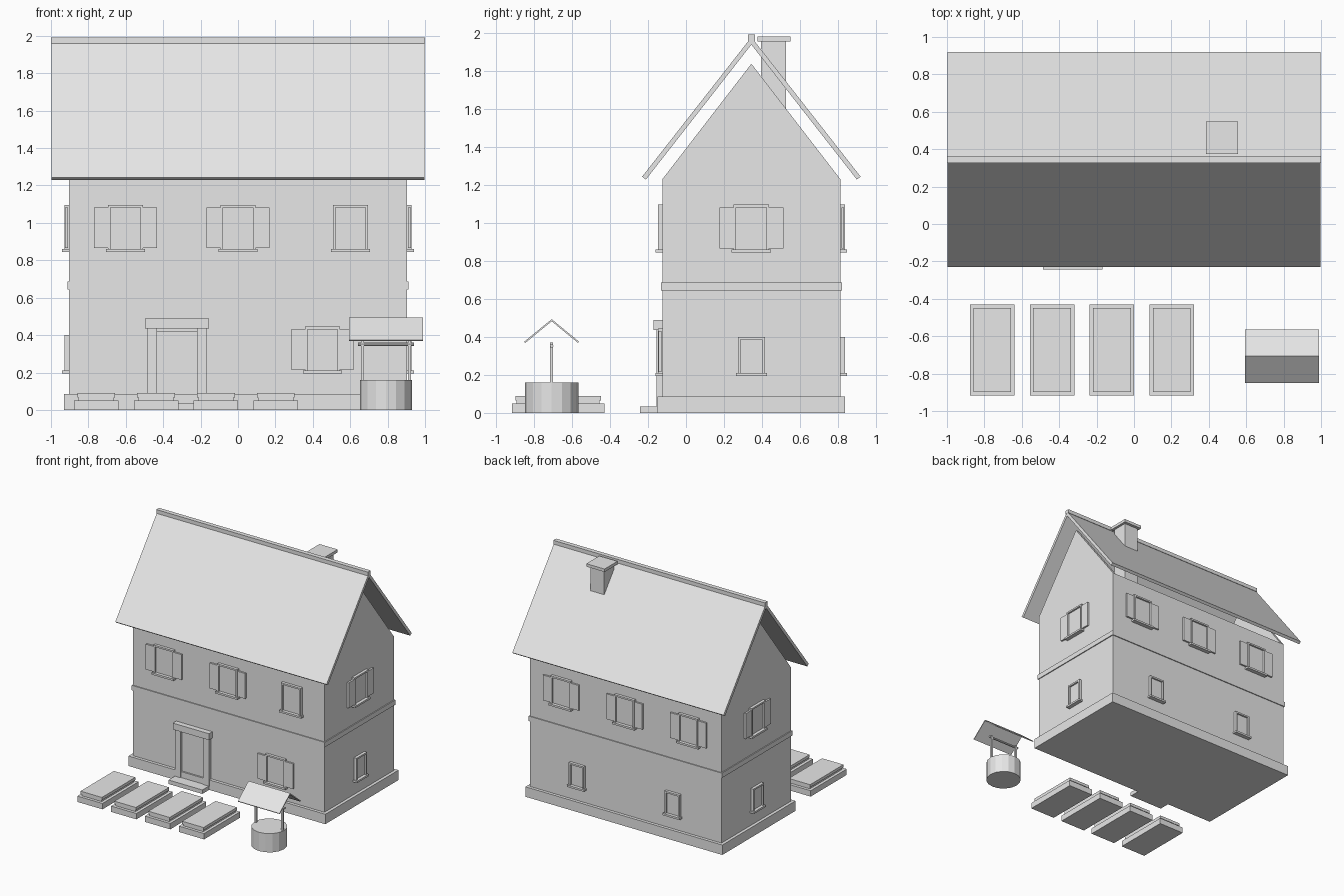
import bpy, bmesh, math
from mathutils import Matrix, Vector

if "Cube" in bpy.data.objects:
    bpy.data.objects.remove(bpy.data.objects["Cube"])

grey = bpy.data.materials.new("plain_grey")
grey.diffuse_color = (0.8, 0.8, 0.8, 1)
grey.use_nodes = True
grey.node_tree.nodes["Principled BSDF"].inputs["Base Color"].default_value = grey.diffuse_color

YC = 0.344            # house centre line
HX, HY = 0.904, 0.468  # half size of the walls


def finish(name, bm):
    bmesh.ops.recalc_face_normals(bm, faces=bm.faces)
    me = bpy.data.meshes.new(name)
    bm.to_mesh(me)
    bm.free()
    me.materials.append(grey)
    ob = bpy.data.objects.new(name, me)
    bpy.context.collection.objects.link(ob)
    return ob


def boxes(name, ranges, matrix=Matrix()):
    """One object made of boxes given as (x0, x1, y0, y1, z0, z1)."""
    bm = bmesh.new()
    for x0, x1, y0, y1, z0, z1 in ranges:
        mid = Vector((x0 + x1, y0 + y1, z0 + z1)) / 2
        size = Matrix.Diagonal((x1 - x0, y1 - y0, z1 - z0, 1))
        bmesh.ops.create_cube(bm, size=1, matrix=matrix @ Matrix.Translation(mid) @ size)
    return finish(name, bm)


def prism(name, profile, x0, x1):
    """Extrude a (y, z) outline along x."""
    bm = bmesh.new()
    face = bm.faces.new([bm.verts.new((x0, y, z)) for y, z in profile])
    ext = bmesh.ops.extrude_face_region(bm, geom=[face])
    verts = [v for v in ext["geom"] if isinstance(v, bmesh.types.BMVert)]
    bmesh.ops.translate(bm, verts=verts, vec=(x1 - x0, 0, 0))
    return finish(name, bm)


def around_house(name, grow, z0, z1):
    boxes(name, [(-HX - grow, HX + grow, YC - HY - grow, YC + HY + grow, z0, z1)])


# House body
around_house("plinth", 0.026, 0, 0.085)
around_house("lower_wall", 0, 0.085, 0.645)
around_house("floor_band", 0.008, 0.645, 0.687)
around_house("upper_wall", 0, 0.687, 1.23)
for side, x in (("left", -HX), ("right", HX - 0.03)):
    prism(side + "_gable", [(YC - HY, 1.23), (YC + HY, 1.23), (YC, 1.837)], x, x + 0.03)

# Roof slabs, ridge and chimney
for side, s in (("front", -1), ("back", 1)):
    prism(side + "_roof", [(YC, 1.977), (YC + s * 0.575, 1.243),
                           (YC + s * 0.555, 1.228), (YC, 1.938)], -0.998, 0.998)
boxes("ridge_cap", [(-1, 1, YC - 0.019, YC + 0.019, 1.958, 1.99)])
boxes("chimney_stack", [(0.405, 0.537, 0.395, 0.525, 1.23, 1.955)])
boxes("chimney_cap", [(0.385, 0.557, 0.375, 0.549, 1.955, 1.98)])


def wall_frame(side):
    """Local frame on a wall: x along it, -y outward."""
    angle, off = {"front": (0, HY), "right": (90, HX), "back": (180, HY), "left": (270, HX)}[side]
    return (Matrix.Translation((0, YC, 0)) @ Matrix.Rotation(math.radians(angle), 4, "Z")
            @ Matrix.Translation((0, -off, 0)))


def window(side, u, half, z0, z1, shutters):
    m = wall_frame(side)
    a, b, w = u - half, u + half, 0.014
    boxes(side + "_window_frame", [
        (a, a + w, -0.024, 0.01, z0, z1), (b - w, b, -0.024, 0.01, z0, z1),
        (a + w, b - w, -0.024, 0.01, z1 - w, z1)], m)
    boxes(side + "_window_pane", [(a + w, b - w, -0.009, 0.01, z0, z1 - w)], m)
    boxes(side + "_window_sill", [(a - 0.01, b + 0.01, -0.036, 0.01, z0 - 0.016, z0)], m)
    if shutters:
        boxes(side + "_shutters", [
            (a - 0.075, a, -0.02, -0.005, z0 + 0.004, z1 - 0.015),
            (b, b + 0.075, -0.02, -0.005, z0 + 0.004, z1 - 0.015)], m)


# Upper windows
for u in (-0.602, 0, 0.602):
    window("front", u, 0.094, 0.861, 1.096, u < 0.5)
    window("back", u, 0.094, 0.861, 1.096, True)
for side in ("left", "right"):
    window(side, 0, 0.094, 0.861, 1.096, True)
    window(side, 0, 0.071, 0.211, 0.4, False)
# Lower windows
window("front", 0.452, 0.094, 0.211, 0.445, True)
for u in (-0.452, 0.452):
    window("back", u, 0.071, 0.211, 0.4, False)

# Door
m = wall_frame("front")
boxes("door_posts", [(-0.487, -0.433, -0.032, 0.01, 0.03, 0.435),
                     (-0.22, -0.166, -0.032, 0.01, 0.03, 0.435)], m)
boxes("door_lintel", [(-0.497, -0.155, -0.046, 0.01, 0.435, 0.49)], m)
boxes("door_panel", [(-0.433, -0.22, -0.012, 0.01, 0.085, 0.422)], m)
boxes("door_step", [(-0.487, -0.168, -0.118, 0, 0, 0.034)], m)

# Garden beds
for i in range(4):
    x = -0.877 + 0.32 * i
    parts = (("base", 0, 0, 0.05), ("core", 0.025, 0.05, 0.066), ("top", 0.018, 0.066, 0.09))
    for part, inset, z0, z1 in parts:
        boxes("garden_bed_" + part,
              [(x + inset, x + 0.238 - inset, -0.916 + inset, -0.43 - inset, z0, z1)])

# Well
WX, WY = 0.791, -0.707
bm = bmesh.new()
bmesh.ops.create_cone(bm, cap_ends=True, segments=16, radius1=0.14, radius2=0.14, depth=0.16,
                      matrix=Matrix.Translation((WX, WY, 0.08)))
finish("well_wall", bm)
boxes("well_posts", [(WX + s * 0.126 - 0.008, WX + s * 0.126 + 0.008, WY - 0.008, WY + 0.008,
                      0.09, 0.37) for s in (-1, 1)])
bm = bmesh.new()
bmesh.ops.create_cone(bm, cap_ends=True, segments=8, radius1=0.009, radius2=0.009, depth=0.3,
                      matrix=Matrix.Translation((WX, WY, 0.352)) @ Matrix.Rotation(math.pi / 2, 4, "Y"))
finish("well_axle", bm)
for side, s in (("front", -1), ("back", 1)):
    prism("well_roof_" + side, [(WY, 0.493), (WY + s * 0.144, 0.375),
                                (WY + s * 0.139, 0.368), (WY, 0.482)], WX - 0.197, WX + 0.197)
